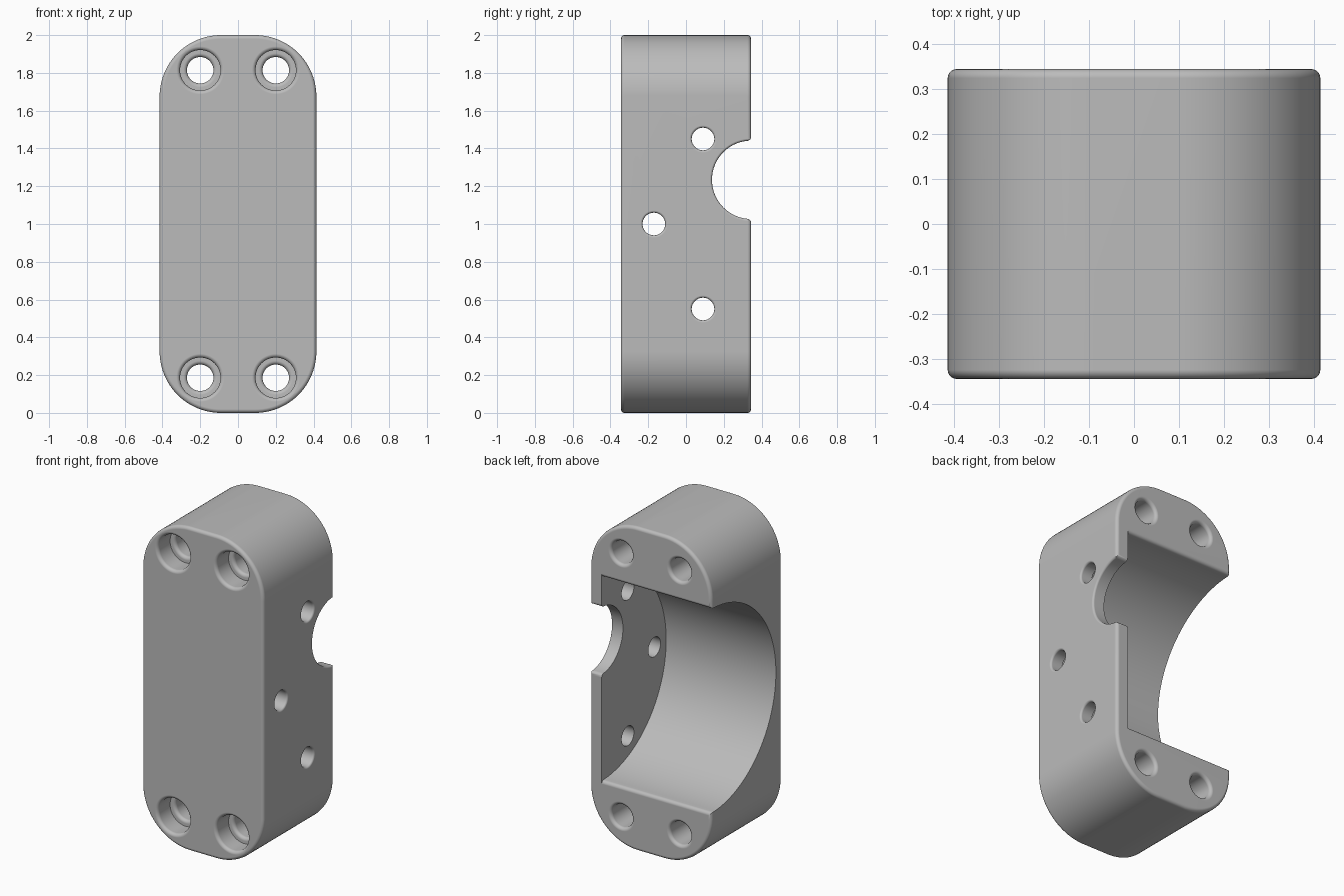
import bpy, bmesh, math

if "Cube" in bpy.data.objects:
    bpy.data.objects.remove(bpy.data.objects["Cube"])

BACK, FRONT, SIDE = 0.345, -0.345, 0.415
F = 0.02  # edge fillet radius


def new_object(name, bm):
    bmesh.ops.recalc_face_normals(bm, faces=bm.faces[:])
    me = bpy.data.meshes.new(name)
    bm.to_mesh(me)
    bm.free()
    ob = bpy.data.objects.new(name, me)
    bpy.context.collection.objects.link(ob)
    return ob


def loft(rings):
    """Closed solid skinned through rings with equal point counts."""
    bm = bmesh.new()
    vs = [[bm.verts.new(p) for p in r] for r in rings]
    n = len(vs[0])
    for a, b in zip(vs, vs[1:]):
        for i in range(n):
            j = (i + 1) % n
            bm.faces.new((a[i], a[j], b[j], b[i]))
    bm.faces.new(vs[0])
    bm.faces.new(vs[-1])
    return bm


def flare(t, r, f, sign, steps=5):
    """Rounded hole rim: (position, radius) from the surface t going inward (sign)."""
    out = []
    for k in range(steps + 1):
        a = math.pi / 2 * (1 - k / steps)
        out.append((t + sign * (f - f * math.sin(a)), r + f - f * math.cos(a)))
    return out


def lathe(name, profile, axis, c1, c2, n=64):
    rings = []
    for t, r in profile:
        ring = []
        for i in range(n):
            a = 2 * math.pi * i / n
            u, v = c1 + r * math.cos(a), c2 + r * math.sin(a)
            ring.append((t, u, v) if axis == 'x' else (u, t, v))
        rings.append(ring)
    return new_object(name, loft(rings))


def half_round(name, zc, r, x0, x1, n):
    """Half-round channel along x, open at the back, with rounded mouth edges."""
    a0 = math.asin(F / r)
    pts = [(BACK + 0.2, zc + r + F)]
    lip = [(BACK - F + F * math.sin(a), r + F - F * math.cos(a))
           for a in (math.pi / 2 * k / 5 for k in range(5, 0, -1))]
    pts += [(y, zc + z) for y, z in lip]
    for i in range(n + 1):
        a = a0 + (math.pi - 2 * a0) * i / n
        pts.append((BACK - r * math.sin(a), zc + r * math.cos(a)))
    pts += [(y, zc - z) for y, z in reversed(lip)]
    pts.append((BACK + 0.2, zc - r - F))
    return new_object(name, loft([[(x, y, z) for y, z in pts] for x in (x0, x1)]))


# Body: rounded slab with filleted front and back rims
R = 0.325
outline = []
for q, (sx, sz) in enumerate([(1, 1), (-1, 1), (-1, -1), (1, -1)]):
    for i in range(25):
        a = math.pi / 2 * (q + i / 24)
        outline.append((sx * (SIDE - R) + R * math.cos(a),
                        1 + sz * (1 - R) + R * math.sin(a)))
rings = []
for y, inset in ([(FRONT + F - F * math.cos(a), F - F * math.sin(a))
                  for a in (math.pi / 2 * k / 5 for k in range(6))]
                 + [(BACK - F + F * math.sin(a), F - F * math.cos(a))
                    for a in (math.pi / 2 * k / 5 for k in range(6))]):
    ring = []
    for i, (x, z) in enumerate(outline):
        a = math.pi / 2 * (i // 25 + (i % 25) / 24)
        ring.append((x - inset * math.cos(a), y, z - inset * math.sin(a)))
    rings.append(ring)
body = new_object("clamp_body", loft(rings))

cutters = []
# Large round cavity, open at the back and left, leaving a thin right wall
cutters.append(half_round("cavity_cutter", 1.0, 0.63, -0.6, 0.335, 96))
# Half-round notch in the right wall
cutters.append(half_round("notch_cutter", 1.234, 0.207, 0.2, 0.6, 48))
cutters.append(lathe("notch_rim_cutter",
                     [(0.55, 0.2195)] + flare(SIDE, 0.2075, 0.012, -1) + [(0.21, 0.2075)],
                     'x', BACK, 1.234))
# Three small holes through the right wall
for y, z in [(0.09, 1.45), (-0.17, 1.0), (0.09, 0.55)]:
    cutters.append(lathe("wall_hole_cutter",
                         [(0.5, 0.072)] + flare(SIDE, 0.06, 0.012, -1) + [(0.2, 0.06)],
                         'x', y, z, 40))
# Four counterbored screw holes from front to back
bore = ([(-0.5, 0.127)] + flare(FRONT, 0.107, F, 1) + [(-0.225, 0.107)]
        + flare(-0.225, 0.07, F, 1) + flare(BACK, 0.07, F, -1)[::-1] + [(0.5, 0.09)])
for x in (-0.2, 0.2):
    for z in (0.186, 1.814):
        cutters.append(lathe("screw_hole_cutter", bore, 'y', x, z))

bpy.context.view_layer.objects.active = body
body.select_set(True)
for c in cutters:
    c.hide_render = True
    m = body.modifiers.new("cut", 'BOOLEAN')
    m.operation, m.solver, m.object = 'DIFFERENCE', 'EXACT', c
    bpy.ops.object.modifier_apply(modifier=m.name)
for c in cutters:
    bpy.data.objects.remove(c, do_unlink=True)

# One grey material, smooth fillets with crisp flats
grey = bpy.data.materials.new("plain grey")
grey.diffuse_color = (0.5, 0.5, 0.5, 1)
grey.use_nodes = True
grey.node_tree.nodes["Principled BSDF"].inputs["Base Color"].default_value = grey.diffuse_color
body.data.materials.clear()
body.data.materials.append(grey)
bpy.ops.object.shade_smooth_by_angle(angle=math.radians(32))
wn = body.modifiers.new("flat_normals", 'WEIGHTED_NORMAL')
wn.keep_sharp = True
